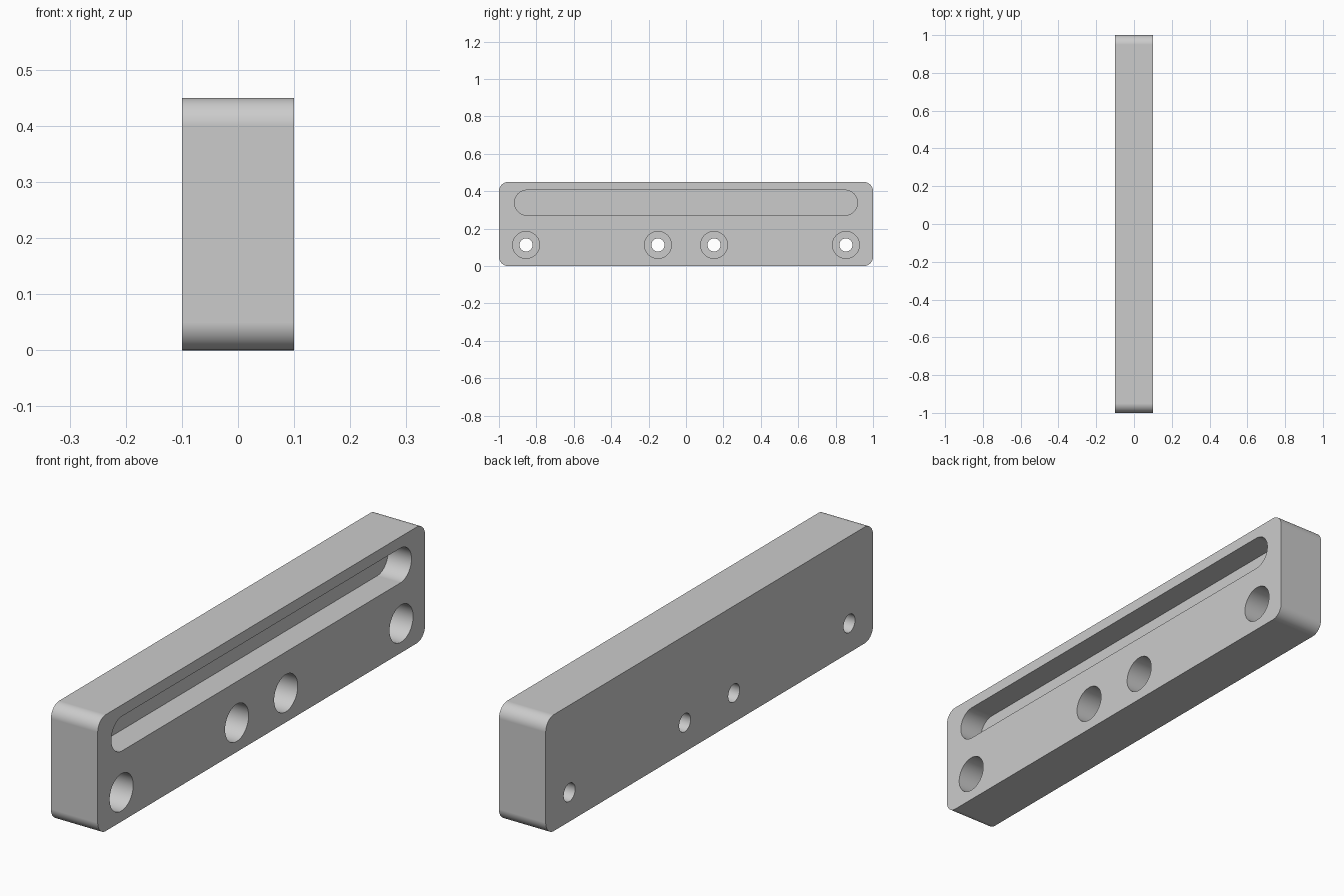
import bpy
import bmesh
from math import cos, sin, pi, radians

default = bpy.data.objects.get("Cube")
if default:
    bpy.data.objects.remove(default, do_unlink=True)

grey = bpy.data.materials.new("plain_grey")
grey.use_nodes = True
colour = (0.6, 0.6, 0.6, 1)
grey.diffuse_color = colour
grey.node_tree.nodes["Principled BSDF"].inputs["Base Color"].default_value = colour


def rounded_prism(name, y, z, half_y, half_z, radius, x0, x1, steps=16):
    """Rounded rectangle in the y-z plane, extruded along x from x0 to x1."""
    outline = []
    for corner, (sy, sz) in enumerate([(1, 1), (-1, 1), (-1, -1), (1, -1)]):
        for i in range(steps + 1):
            a = (corner + i / steps) * pi / 2
            p = (y + sy * (half_y - radius) + radius * cos(a),
                 z + sz * (half_z - radius) + radius * sin(a))
            # Skip points that coincide where two arcs meet
            if all(abs(p[0] - q[0]) + abs(p[1] - q[1]) > 1e-5 for q in outline):
                outline.append(p)
    bm = bmesh.new()
    face = bm.faces.new([bm.verts.new((x0, *p)) for p in outline])
    grown = bmesh.ops.extrude_face_region(bm, geom=[face], use_keep_orig=True)
    moved = [v for v in grown["geom"] if isinstance(v, bmesh.types.BMVert)]
    bmesh.ops.translate(bm, verts=moved, vec=(x1 - x0, 0, 0))
    bmesh.ops.recalc_face_normals(bm, faces=bm.faces)
    mesh = bpy.data.meshes.new(name)
    bm.to_mesh(mesh)
    bm.free()
    mesh.materials.append(grey)
    obj = bpy.data.objects.new(name, mesh)
    bpy.context.collection.objects.link(obj)
    return obj


def select_only(obj):
    bpy.ops.object.select_all(action="DESELECT")
    obj.select_set(True)
    bpy.context.view_layer.objects.active = obj


def cut(target, cutter):
    mod = target.modifiers.new("cut", "BOOLEAN")
    mod.operation = "DIFFERENCE"
    mod.solver = "EXACT"
    mod.object = cutter
    select_only(target)
    bpy.ops.object.modifier_apply(modifier=mod.name)
    bpy.data.objects.remove(cutter, do_unlink=True)


# Main bar with rounded ends
bar = rounded_prism("mounting_bar", 0, 0.225, 1, 0.225, 0.05, -0.1, 0.1)

# Long blind slot, half the thickness deep
cut(bar, rounded_prism("slot_cutter", 0, 0.339, 0.917, 0.067, 0.067, 0, 0.2))

# Four counterbored screw holes
for y in (-0.855, -0.15, 0.15, 0.855):
    for name, r, depth_x in (("counterbore_cutter", 0.072, -0.02),
                             ("screw_hole_cutter", 0.035, -0.2)):
        cut(bar, rounded_prism(name, y, 0.113, r, r, r, depth_x, 0.2))

# Smooth curved walls, crisp edges
select_only(bar)
bpy.ops.object.shade_smooth_by_angle(angle=radians(30))
weighted = bar.modifiers.new("even_shading", "WEIGHTED_NORMAL")
weighted.keep_sharp = True
